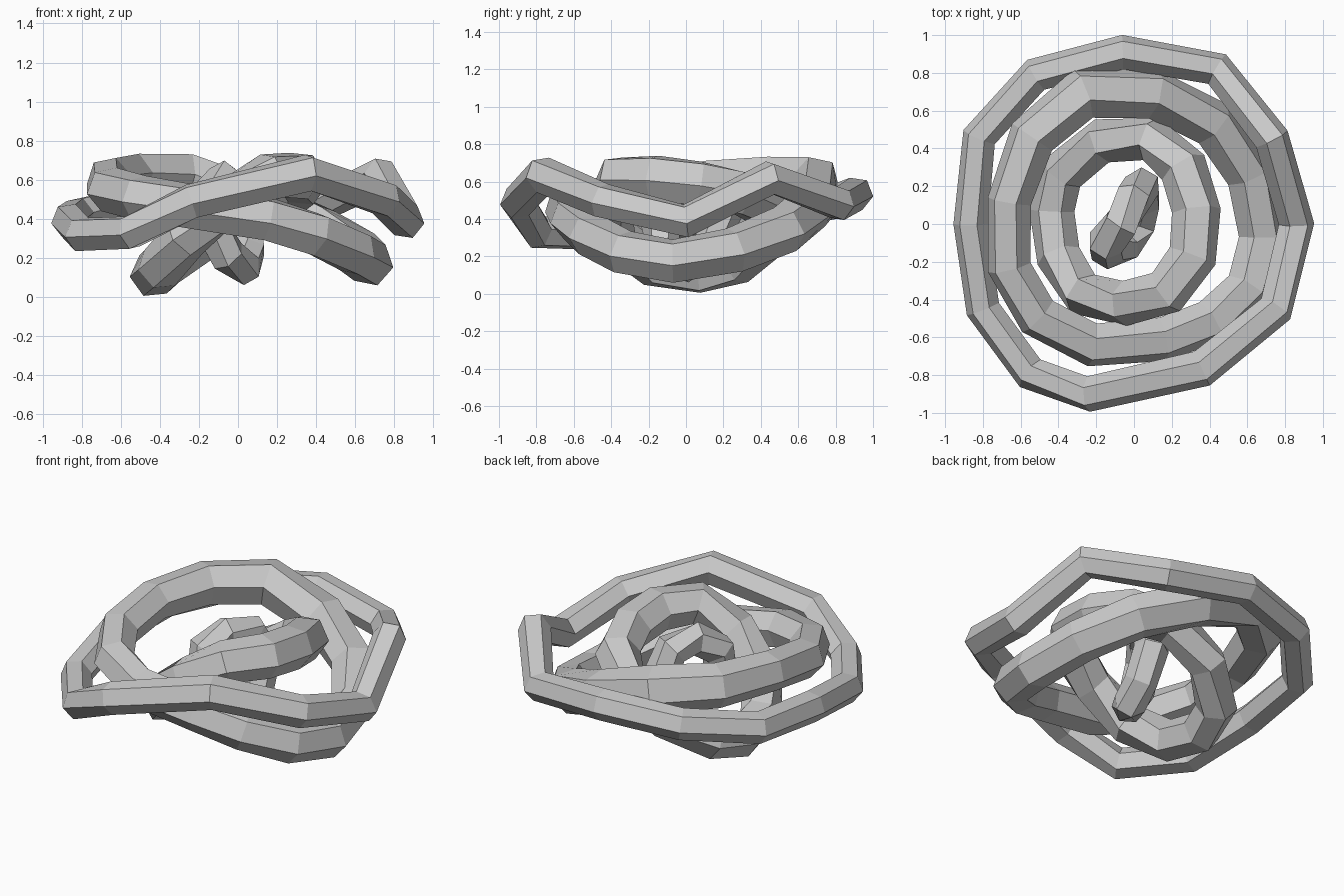
import bpy, bmesh, math
from mathutils import Vector


def ring(name, path, axis=(0, 0, 1), sides=6, twist=0.0):
    """Closed faceted tube swept around a loop of (x, y, z, radius) points."""
    pts = [Vector(p[:3]) for p in path]
    n = len(pts)
    axis = Vector(axis)
    bm = bmesh.new()
    loops = []
    for i, p in enumerate(pts):
        tangent = (pts[(i + 1) % n] - pts[i - 1]).normalized()
        side = tangent.cross(axis).normalized()
        up = side.cross(tangent)
        loop = []
        for k in range(sides):
            a = twist + 2 * math.pi * k / sides
            offset = math.cos(a) * side + math.sin(a) * up
            loop.append(bm.verts.new(p + path[i][3] * offset))
        loops.append(loop)
    for i in range(n):
        a, b = loops[i], loops[(i + 1) % n]
        for k in range(sides):
            j = (k + 1) % sides
            bm.faces.new((a[k], a[j], b[j], b[k]))
    bmesh.ops.recalc_face_normals(bm, faces=bm.faces)
    mesh = bpy.data.meshes.new(name)
    bm.to_mesh(mesh)
    bm.free()
    obj = bpy.data.objects.new(name, mesh)
    bpy.context.collection.objects.link(obj)
    return obj


# Wavy outermost ring
ring("outer_ring", [
    (-.06, .91, .535, .092), (.44, .82, .48, .092), (.73, .45, .62, .095),
    (.86, 0, .39, .095), (.75, -.45, .50, .095), (.36, -.765, .635, .1),
    (-.24, -.90, .49, .095), (-.55, -.79, .33, .092), (-.80, -.45, .32, .092),
    (-.865, 0, .39, .092), (-.82, .46, .42, .092), (-.52, .79, .49, .092)],
    twist=.15)

# Middle ring, high on the left and low on the right
ring("middle_ring", [
    (-.27, .69, .60, .14), (.10, .69, .48, .135), (.42, .53, .345, .13),
    (.61, .26, .235, .125), (.675, -.07, .175, .122), (.60, -.34, .225, .12),
    (.40, -.52, .32, .12), (.15, -.61, .40, .118), (-.22, -.64, .46, .118),
    (-.51, -.49, .51, .118), (-.66, -.23, .55, .118), (-.66, .12, .60, .118),
    (-.54, .46, .61, .13)],
    twist=.2)

# Inner ring, tilted the opposite way
ring("inner_ring", [
    (-.435, .07, .115, .12), (-.38, .27, .165, .12), (-.17, .44, .30, .12),
    (.09, .45, .45, .12), (.26, .30, .54, .13), (.33, .07, .59, .13),
    (.31, -.17, .62, .13), (.17, -.36, .62, .125), (-.05, -.42, .49, .12),
    (-.27, -.37, .30, .12), (-.40, -.17, .15, .12)],
    twist=.1)

# Small upright ring at the centre
ring("centre_ring", [
    (-.07, .0, .60, .1), (.00, .14, .57, .1), (.04, .20, .42, .1),
    (.05, .12, .24, .095), (.03, .0, .155, .095), (-.05, -.11, .21, .095),
    (-.14, -.14, .36, .1), (-.15, -.10, .52, .1)],
    axis=(1, 0, 0))
